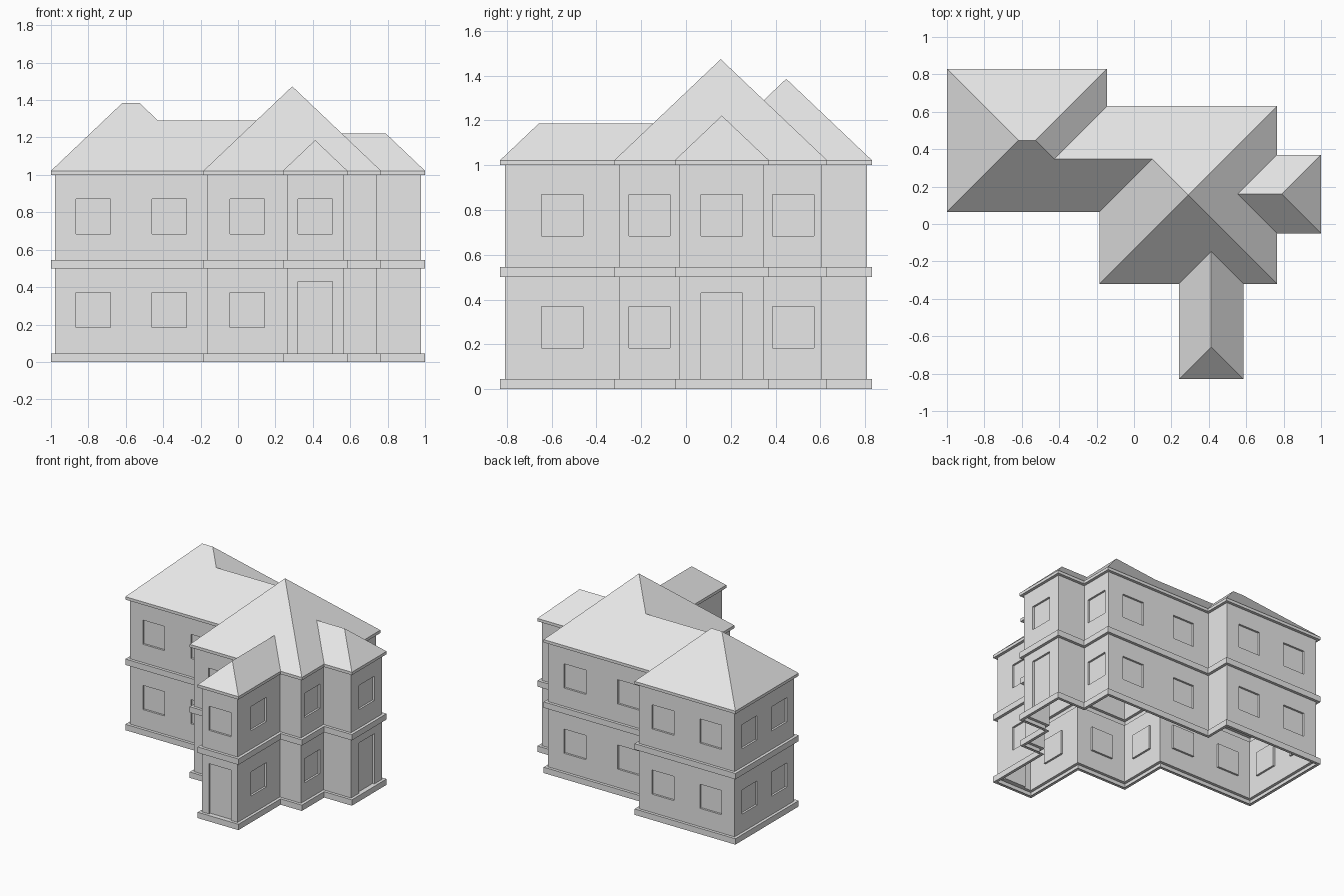
import bpy
import bmesh
from mathutils import Vector

cube = bpy.data.objects.get("Cube")
if cube:
    bpy.data.objects.remove(cube, do_unlink=True)

# One plain grey for the whole house
grey = bpy.data.materials.new("light_grey")
grey.use_nodes = True
colour = (0.8, 0.8, 0.8, 1)
grey.diffuse_color = colour
shader = next(n for n in grey.node_tree.nodes if n.type == 'BSDF_PRINCIPLED')
shader.inputs["Base Color"].default_value = colour

OVERHANG = 0.022   # how far bands and eaves stand out from the walls
RECESS = 0.015     # depth of windows and doors
EAVE = 1.022
SLOPE = 0.95

# Eave outline, counter-clockwise from the front corner of the -x wing
OUTLINE = [Vector(p) for p in (
    (-1, .065), (-.185, .065), (-.185, -.32), (.24, -.32),
    (.24, -.83), (.585, -.83), (.585, -.32), (.765, -.32),
    (.765, -.05), (1, -.05), (1, .37), (.765, .37),
    (.765, .63), (-.145, .63), (-.145, .83), (-1, .83))]
COUNT = len(OUTLINE)


def inward(i):
    d = (OUTLINE[(i + 1) % COUNT] - OUTLINE[i]).normalized()
    return Vector((-d.y, d.x))


WALL = [OUTLINE[i] + (inward(i - 1) + inward(i)) * OVERHANG for i in range(COUNT)]


def finish(bm, name):
    bmesh.ops.remove_doubles(bm, verts=bm.verts, dist=0.0005)
    mesh = bpy.data.meshes.new(name)
    bm.to_mesh(mesh)
    bm.free()
    mesh.materials.append(grey)
    obj = bpy.data.objects.new(name, mesh)
    bpy.context.collection.objects.link(obj)
    return obj


def face(bm, points):
    bm.faces.new([bm.verts.new(p) for p in points])


# Bands: a stepped profile carried round the outline
def band(name, profile):
    bm = bmesh.new()
    for (ring_a, za), (ring_b, zb) in zip(profile, profile[1:]):
        for i in range(COUNT):
            j = (i + 1) % COUNT
            face(bm, [ring_a[i].to_3d() + Vector((0, 0, za)),
                      ring_a[j].to_3d() + Vector((0, 0, za)),
                      ring_b[j].to_3d() + Vector((0, 0, zb)),
                      ring_b[i].to_3d() + Vector((0, 0, zb))])
    finish(bm, name)


def ledge(name, low, high):
    band(name, [(WALL, low), (OUTLINE, low), (OUTLINE, high), (WALL, high)])


ledge("base_band", 0, .045)
ledge("floor_band", .5, .545)
band("eave_band", [(WALL, 1), (OUTLINE, 1), (OUTLINE, EAVE)])


# Walls: each is a grid of cells with the opening cells set back
def wall(bm, i, low, high, sill, head, centres, width):
    start, end = WALL[i], WALL[(i + 1) % COUNT]
    length = (end - start).length
    along = (end - start) / length

    def at(s, z, depth=0):
        p = start + along * s + inward(i) * depth
        return Vector((p.x, p.y, z))

    cuts = [0]
    for c in centres:
        cuts += [c * length - width / 2, c * length + width / 2]
    cuts.append(length)
    heights = sorted({low, sill, head, high})
    for k, (s0, s1) in enumerate(zip(cuts, cuts[1:])):
        for z0, z1 in zip(heights, heights[1:]):
            corners = [(s0, z0), (s1, z0), (s1, z1), (s0, z1)]
            opening = k % 2 == 1 and z0 == sill
            if not opening:
                face(bm, [at(*c) for c in corners])
                continue
            face(bm, [at(*c, RECESS) for c in corners])
            for a, b in zip(corners, corners[1:] + corners[:1]):
                face(bm, [at(*a), at(*b), at(*b, RECESS), at(*a, RECESS)])


DOOR_WALLS = (4, 9)
for name, low, high in (("ground_floor_walls", .045, .5),
                        ("upper_floor_walls", .545, 1)):
    bm = bmesh.new()
    for i in range(COUNT):
        length = (WALL[(i + 1) % COUNT] - WALL[i]).length
        # Short walls are blank, long ones carry a pair of windows
        centres = [] if length < .25 else [.5] if length < .6 else [.25, .75]
        if low < .5 and i in DOOR_WALLS:
            wall(bm, i, low, high, low, .43, centres, .185)
        else:
            wall(bm, i, low, high, low + .14, low + .325, centres, .185)
    finish(bm, name)


# Roof: hips, ridges and valleys of equal pitch over the outline
def node(x, y, run):
    return Vector((x, y, EAVE + run * SLOPE))


R = {
    "a": node(-.6175, .4475, .3825), "b": node(-.5275, .4475, .3825),
    "c": node(-.4275, .3475, .2825), "d": node(.0975, .3475, .2825),
    "e": node(.29, .155, .475),
    "f": node(.4125, -.6575, .1725), "g": node(.4125, -.1475, .1725),
    "h": node(.79, .16, .21), "i": node(.555, .16, .21),
}
for n, p in enumerate(OUTLINE):
    R[n] = Vector((p.x, p.y, EAVE))

slopes = [
    (15, 0, "a"), (0, 1, "d", "c", "b", "a"), (1, 2, "e", "d"),
    (2, 3, "g", 6, 7, "e"), (3, 4, "f", "g"), (4, 5, "f"), (5, 6, "g", "f"),
    (7, 8, "i", 11, 12, "e"), (8, 9, "h", "i"), (9, 10, "h"),
    (10, 11, "i", "h"), (12, 13, "c", "d", "e"), (13, 14, "b", "c"),
    (14, 15, "a", "b"),
]
bm = bmesh.new()
for keys in slopes:
    face(bm, [R[k] for k in keys])
finish(bm, "roof")
